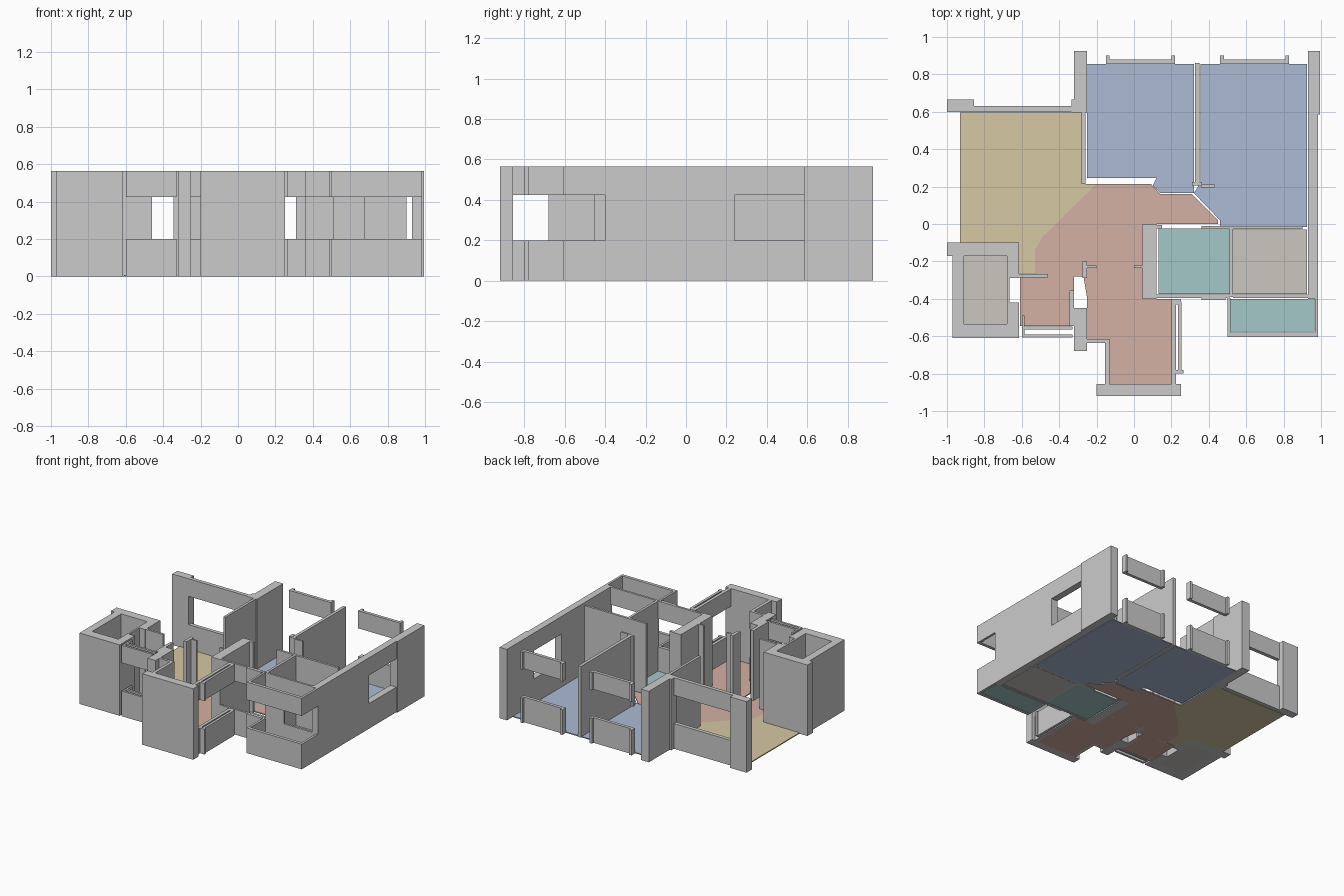
import bpy, bmesh

if "Cube" in bpy.data.objects:
    bpy.data.objects.remove(bpy.data.objects["Cube"])

H, SILL, HEAD, FLOOR = 0.565, 0.2, 0.425, 0.008


def extrude(name, pts, z0, z1, mat=None):
    """Upright prism from a plan outline."""
    bm = bmesh.new()
    f = bm.faces.new([bm.verts.new((x, y, z0)) for x, y in pts])
    top = bmesh.ops.extrude_face_region(bm, geom=[f])["geom"]
    bmesh.ops.translate(bm, vec=(0, 0, z1 - z0),
                        verts=[v for v in top if isinstance(v, bmesh.types.BMVert)])
    bmesh.ops.recalc_face_normals(bm, faces=bm.faces)
    me = bpy.data.meshes.new(name)
    bm.to_mesh(me)
    bm.free()
    ob = bpy.data.objects.new(name, me)
    bpy.context.collection.objects.link(ob)
    if mat:
        me.materials.append(mat)
    return ob


def rect(x0, x1, y0, y1):
    return [(x0, y0), (x1, y0), (x1, y1), (x0, y1)]


def wall(name, *r):
    extrude(name, rect(*r), 0, H)


def window(name, *r):
    extrude(name + "_sill", rect(*r), 0, SILL)
    extrude(name + "_lintel", rect(*r), HEAD, H)


def color(name, *rgb):
    m = bpy.data.materials.new(name)
    m.diffuse_color = (*rgb, 1)
    m.use_nodes = True
    m.node_tree.nodes["Principled BSDF"].inputs["Base Color"].default_value = m.diffuse_color
    return m


blue = color("bedroom_blue", .41, .50, .66)
sand = color("living_sand", .67, .58, .36)
clay = color("hall_clay", .66, .44, .37)
teal = color("wet_teal", .37, .58, .58)
stone = color("utility_grey", .60, .57, .53)

# Floors
floors = [
    ("bedroom_left_floor", blue, [(-.25, .855), (.32, .855), (.32, .165), (.14, .165), (.1, .205),
                                  (.12, .245), (-.25, .245)]),
    ("bedroom_right_floor", blue, [(.355, .855), (.925, .855), (.925, -.015), (.46, -.015),
                                   (.46, .02), (.32, .165), (.355, .22)]),
    ("living_floor", sand, [(-.93, .595), (-.28, .595), (-.28, .215), (-.2, .215), (-.49, -.07),
                            (-.53, -.14), (-.53, -.265), (-.615, -.265), (-.615, -.1), (-.93, -.1)]),
    ("hall_floor", clay, [(-.2, .215), (.09, .215), (.14, .16), (.31, .16), (.45, .02), (.45, 0),
                          (.045, 0), (.045, -.28), (.02, -.28), (-.09, -.4), (-.25, -.4),
                          (-.27, -.28), (-.53, -.28), (-.53, -.14), (-.49, -.07)]),
    ("kitchen_floor", clay, [(-.25, -.4), (-.09, -.4), (.02, -.28), (.045, -.28), (.045, -.4),
                             (.2, -.4), (.2, -.855), (-.13, -.855), (-.13, -.615), (-.25, -.615)]),
    ("entry_floor", clay, [(-.61, -.28), (-.32, -.28), (-.32, -.545), (-.61, -.545)]),
    ("bath_floor", teal, rect(.13, .51, -.375, -.025)),
    ("utility_floor", stone, rect(.53, .925, -.375, -.03)),
    ("balcony_floor", teal, rect(.515, .965, -.575, -.4)),
    ("shaft_floor", stone, rect(-.91, -.68, -.535, -.17)),
]
for name, mat, pts in floors:
    extrude(name, pts, 0, FLOOR, mat)

# Shaft at the left: ring of thick walls
wall("shaft_back_wall", -1, -.615, -.17, -.1)
wall("shaft_left_wall", -.97, -.91, -.61, -.17)
wall("shaft_front_wall", -.91, -.615, -.61, -.535)
wall("shaft_right_inner_wall", -.68, -.665, -.535, -.17)
wall("shaft_right_wall_back", -.665, -.615, -.29, -.17)
wall("shaft_right_wall_front", -.665, -.615, -.535, -.42)
wall("shaft_corner", -1, -.97, -.17, -.155)

# Back-left side: living room and columns
wall("living_corner_column", -1, -.855, .6, .665)
window("living_window", -.855, -.335, .6, .63)
wall("back_column", -.32, -.25, .665, .925)
wall("back_column_foot", -.335, -.25, .595, .665)
wall("living_bedroom_wall", -.28, -.26, .215, .6)

# Bedrooms
for name, x0, x1 in (("bedroom_left", -.15, .22), ("bedroom_right", .46, .83)):
    window(name + "_window", x0, x1, .855, .88)
    window(name + "_window_end_a", x0, x0 + .02, .88, .9)
    window(name + "_window_end_b", x1 - .02, x1, .88, .9)
wall("bedroom_partition", .325, .35, .215, .86)
wall("partition_foot", .31, .36, .205, .225)
wall("bedroom_door_jamb", .36, .43, .195, .21)

# Right outer wall
wall("right_column", .93, .995, .585, .925)
window("right_window", .93, .985, .24, .585)
wall("right_wall", .93, .985, -.4, .24)

# Bath, utility and balcony
wall("core_column", .045, .12, -.4, 0)
wall("bath_door_jamb", .12, .15, -.025, -.005)
wall("bath_back_wall", .36, .9, -.028, -.01)
wall("bath_utility_wall", .51, .53, -.39, -.02)
window("bath_window", .12, .51, -.395, -.378)
window("bath_window_frame", .36, .49, -.405, -.395)
wall("utility_front_wall", .53, .68, -.395, -.378)
window("utility_window", .68, .93, -.395, -.378)
window("balcony_front", .5, .985, -.605, -.58)
window("balcony_left", .5, .517, -.58, -.395)
window("balcony_right", .967, .985, -.58, -.4)

# Kitchen
wall("kitchen_front_wall", -.2, .25, -.92, -.855)
window("kitchen_left_window", -.155, -.13, -.855, -.635)
window("kitchen_step_window", -.25, -.13, -.635, -.615)
window("kitchen_right_window", .2, .225, -.855, -.4)
window("kitchen_right_window_outer", .235, .255, -.79, -.415)
window("kitchen_right_window_foot", .225, .265, -.8, -.78)
window("kitchen_right_window_head", .225, .25, -.43, -.4)

# Entry
wall("entry_column", -.32, -.25, -.68, -.45)
wall("entry_side_wall", -.345, -.32, -.545, -.355)
window("entry_window_inner", -.59, -.33, -.565, -.548)
window("entry_window_outer", -.59, -.33, -.607, -.59)
window("entry_window_end", -.6, -.585, -.607, -.49)
wall("entry_back_wall", -.615, -.46, -.285, -.268)
wall("entry_jamb", -.275, -.25, -.29, -.2)
wall("hall_jamb", -.25, -.2, -.235, -.222)
wall("kitchen_jamb", 0, .045, -.235, -.222)
